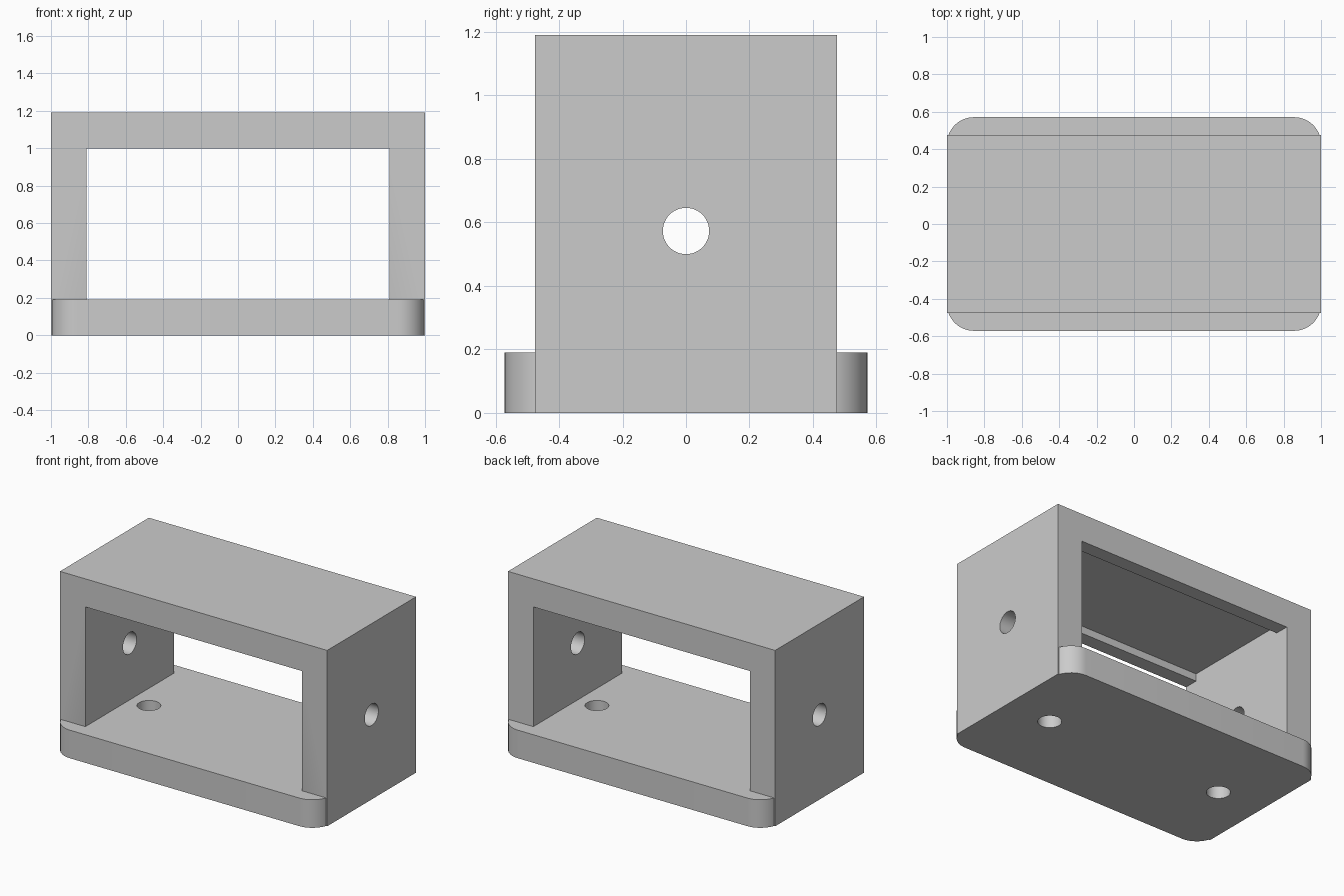
import bpy
import bmesh
import math

if "Cube" in bpy.data.objects:
    bpy.data.objects.remove(bpy.data.objects["Cube"], do_unlink=True)

# Main dimensions
WALL = 0.19
HEIGHT = 1.19
DEPTH = 0.475        # half depth of the frame
BASE_DEPTH = 0.571   # half depth of the base plate
CORNER = 0.143
INNER = 1 - WALL
HOLE = 0.073

grey = bpy.data.materials.new("plain grey")
grey.use_nodes = True
grey.diffuse_color = (0.6, 0.6, 0.6, 1)
grey.node_tree.nodes["Principled BSDF"].inputs["Base Color"].default_value = (0.6, 0.6, 0.6, 1)


def box(name, half_x, half_y, z0, z1):
    bpy.ops.mesh.primitive_cube_add(size=1, location=(0, 0, (z0 + z1) / 2))
    ob = bpy.context.object
    ob.name = name
    ob.scale = (2 * half_x, 2 * half_y, z1 - z0)
    bpy.ops.object.transform_apply(location=True, rotation=True, scale=True)
    return ob


def rod(name, location, length, rotation=(0, 0, 0)):
    bpy.ops.mesh.primitive_cylinder_add(vertices=48, radius=HOLE, depth=length,
                                        location=location, rotation=rotation)
    bpy.context.object.name = name
    return bpy.context.object


def combine(target, tool, operation):
    mod = target.modifiers.new(operation.title(), 'BOOLEAN')
    mod.operation = operation
    mod.solver = 'EXACT'
    mod.object = tool
    bpy.context.view_layer.objects.active = target
    bpy.ops.object.modifier_apply(modifier=mod.name)
    bpy.data.objects.remove(tool, do_unlink=True)


# Base plate with rounded vertical corners
bracket = box("box_bracket", 1, BASE_DEPTH, 0, WALL)
bm = bmesh.new()
bm.from_mesh(bracket.data)
uprights = [e for e in bm.edges if abs(e.verts[0].co.z - e.verts[1].co.z) > 0.1]
bmesh.ops.bevel(bm, geom=uprights, offset=CORNER, segments=12, profile=0.5, affect='EDGES')
bm.to_mesh(bracket.data)
bm.free()

# Frame block, opened from front to back
combine(bracket, box("frame_block", 1, DEPTH, 0, HEIGHT), 'UNION')
combine(bracket, box("opening_cutter", INNER, 0.8, WALL, HEIGHT - WALL), 'DIFFERENCE')

# Shallow recess in the ceiling, leaving a lip at front and back
combine(bracket, box("recess_cutter", INNER, DEPTH - 0.095, 0.8, HEIGHT - WALL + 0.05), 'DIFFERENCE')

# Holes through both side walls, and two through the base
combine(bracket, rod("side_hole_cutter", (0, 0, 0.573), 3, (0, math.pi / 2, 0)), 'DIFFERENCE')
for side in (-1, 1):
    combine(bracket, rod("base_hole_cutter", (side * 0.667, 0, WALL / 2), 0.4), 'DIFFERENCE')

# Finish
bracket.data.materials.clear()
bracket.data.materials.append(grey)
bpy.ops.object.select_all(action='DESELECT')
bracket.select_set(True)
bpy.context.view_layer.objects.active = bracket
bpy.ops.object.shade_smooth_by_angle(angle=math.radians(15))
